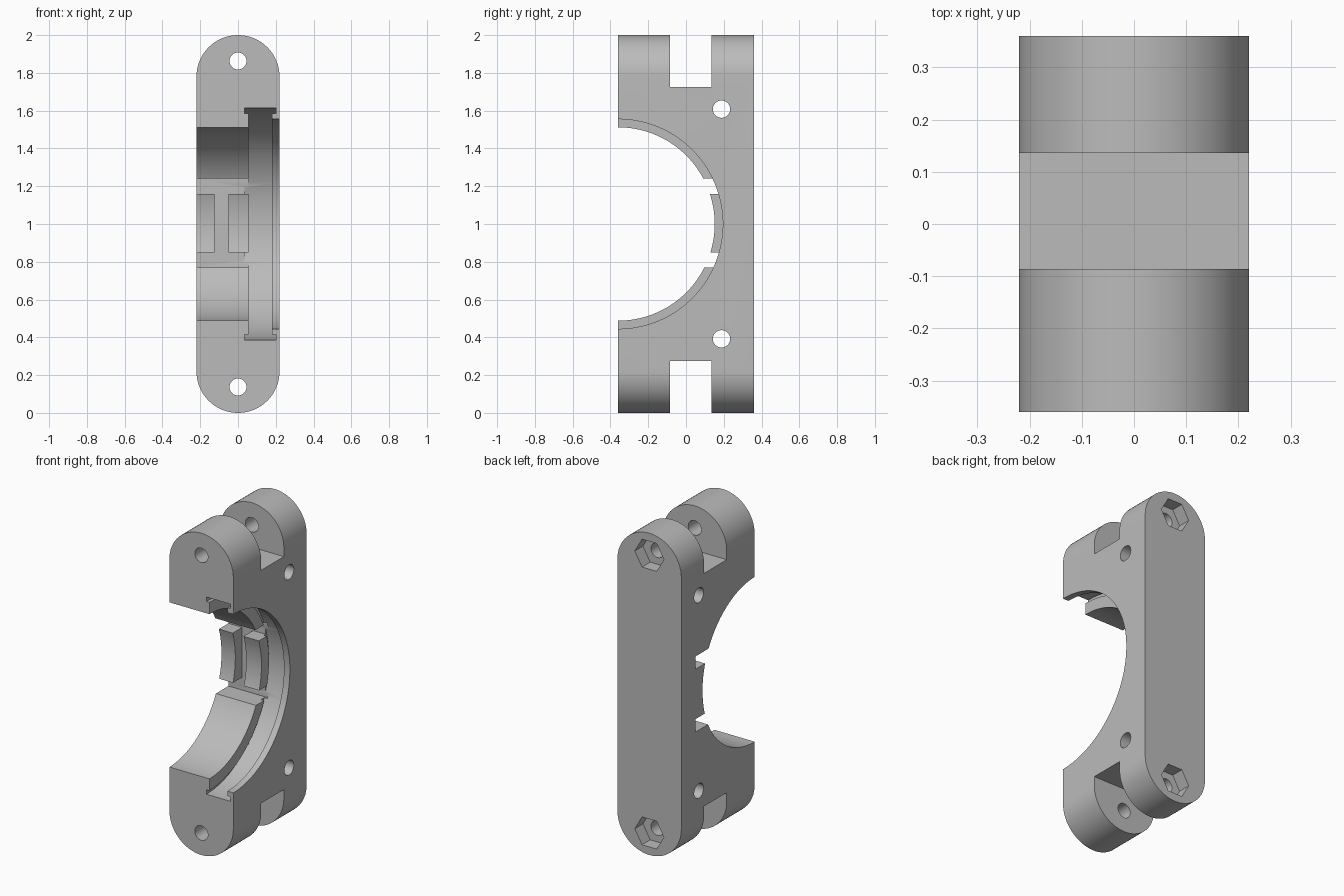
import bpy, bmesh, math
from mathutils import Matrix

if "Cube" in bpy.data.objects:
    bpy.data.objects.remove(bpy.data.objects["Cube"])

grey = bpy.data.materials.new("plain grey")
grey.use_nodes = True
colour = (0.5, 0.5, 0.5, 1)
grey.diffuse_color = colour
grey.node_tree.nodes["Principled BSDF"].inputs["Base Color"].default_value = colour

FRONT, BACK, HALF, MID = -0.36, 0.36, 0.22, 1.0


def make(name, bm):
    bmesh.ops.recalc_face_normals(bm, faces=bm.faces)
    mesh = bpy.data.meshes.new(name)
    bm.to_mesh(mesh)
    bm.free()
    mesh.materials.append(grey)
    ob = bpy.data.objects.new(name, mesh)
    bpy.context.collection.objects.link(ob)
    return ob


def box(x0, x1, y0, y1, z0, z1):
    bm = bmesh.new()
    bmesh.ops.create_cube(bm, size=1)
    for v in bm.verts:
        v.co = [a + (b - a) * (c + 0.5)
                for a, b, c in zip((x0, y0, z0), (x1, y1, z1), v.co)]
    return make("cutter", bm)


def rod(axis, centre, radius, length, sides=32):
    bm = bmesh.new()
    turn = Matrix.Rotation(math.pi / 2, 4, "Y" if axis == "x" else "X")
    bmesh.ops.create_cone(bm, cap_ends=True, segments=sides, radius1=radius,
                          radius2=radius, depth=length,
                          matrix=Matrix.Translation(centre) @ turn)
    return make("cutter", bm)


def stadium():
    # round-ended slab extruded from front to back
    bm = bmesh.new()
    n = 32
    ring = []
    for cz, start in ((2 - HALF, 0), (HALF, math.pi)):
        for i in range(n + 1):
            a = start + math.pi * i / n
            ring.append(bm.verts.new((HALF * math.cos(a), FRONT, cz + HALF * math.sin(a))))
    face = bm.faces.new(ring)
    out = bmesh.ops.extrude_face_region(bm, geom=[face])
    moved = [g for g in out["geom"] if isinstance(g, bmesh.types.BMVert)]
    bmesh.ops.translate(bm, verts=moved, vec=(0, BACK - FRONT, 0))
    return make("clamp_half", bm)


def lathe(profile, n=128):
    # turn an (x, radius) profile about the bore axis
    bm = bmesh.new()
    rings = []
    for i in range(n):
        a = 2 * math.pi * (i + 0.5) / n
        rings.append([bm.verts.new((x, FRONT + r * math.cos(a), MID + r * math.sin(a)))
                      for x, r in profile])
    for i in range(n):
        a, b = rings[i], rings[(i + 1) % n]
        for j in range(len(profile) - 1):
            bm.faces.new((a[j], a[j + 1], b[j + 1], b[j]))
    bm.faces.new([r[0] for r in rings])
    bm.faces.new([r[-1] for r in rings])
    return make("cutter", bm)


body = stadium()


def cut(tool):
    mod = body.modifiers.new("cut", "BOOLEAN")
    mod.operation = "DIFFERENCE"
    mod.solver = "EXACT"
    mod.object = tool
    bpy.context.view_layer.objects.active = body
    bpy.ops.object.modifier_apply(modifier=mod.name)
    bpy.data.objects.remove(tool)


# Stepped bore with an undercut groove
cut(lathe([(-0.3, 0.512), (0.055, 0.512), (0.055, 0.585), (0.035, 0.585),
           (0.035, 0.613), (0.2, 0.613), (0.2, 0.585), (0.18, 0.585),
           (0.18, 0.555), (0.3, 0.555)]))

# Recess around the two pads
for z0, z1 in ((0.77, 0.85), (1.16, 1.24)):
    cut(box(-0.3, 0.056, 0, 0.22, z0, z1))
cut(box(-0.125, -0.05, 0, 0.22, 0.80, 1.20))

for side in (-1, 1):
    # Slots in the round ends
    a, b = sorted((MID + side * 0.724, MID + side * 1.2))
    cut(box(-0.4, 0.4, -0.086, 0.136, a, b))
    # Long bolt holes, nut pockets and cross holes
    bolt_z = MID + side * 0.863
    cut(rod("y", (0, 0, bolt_z), 0.045, 1.2))
    nut = rod("y", (0, BACK, bolt_z), 0.1, 0.16, 6)
    # corners of each pocket lie to the sides
    corner = max(abs(v.co.x) for v in nut.data.vertices)
    if corner < 0.095:
        place = Matrix.Translation((0, BACK, bolt_z))
        nut.data.transform(place @ Matrix.Rotation(math.pi / 6, 4, "Y") @ place.inverted())
    cut(nut)
    cut(rod("x", (0, 0.188, MID + side * 0.608), 0.046, 1))

bpy.ops.object.select_all(action="DESELECT")
body.select_set(True)
bpy.context.view_layer.objects.active = body
bpy.ops.object.shade_smooth_by_angle(angle=math.radians(30))
